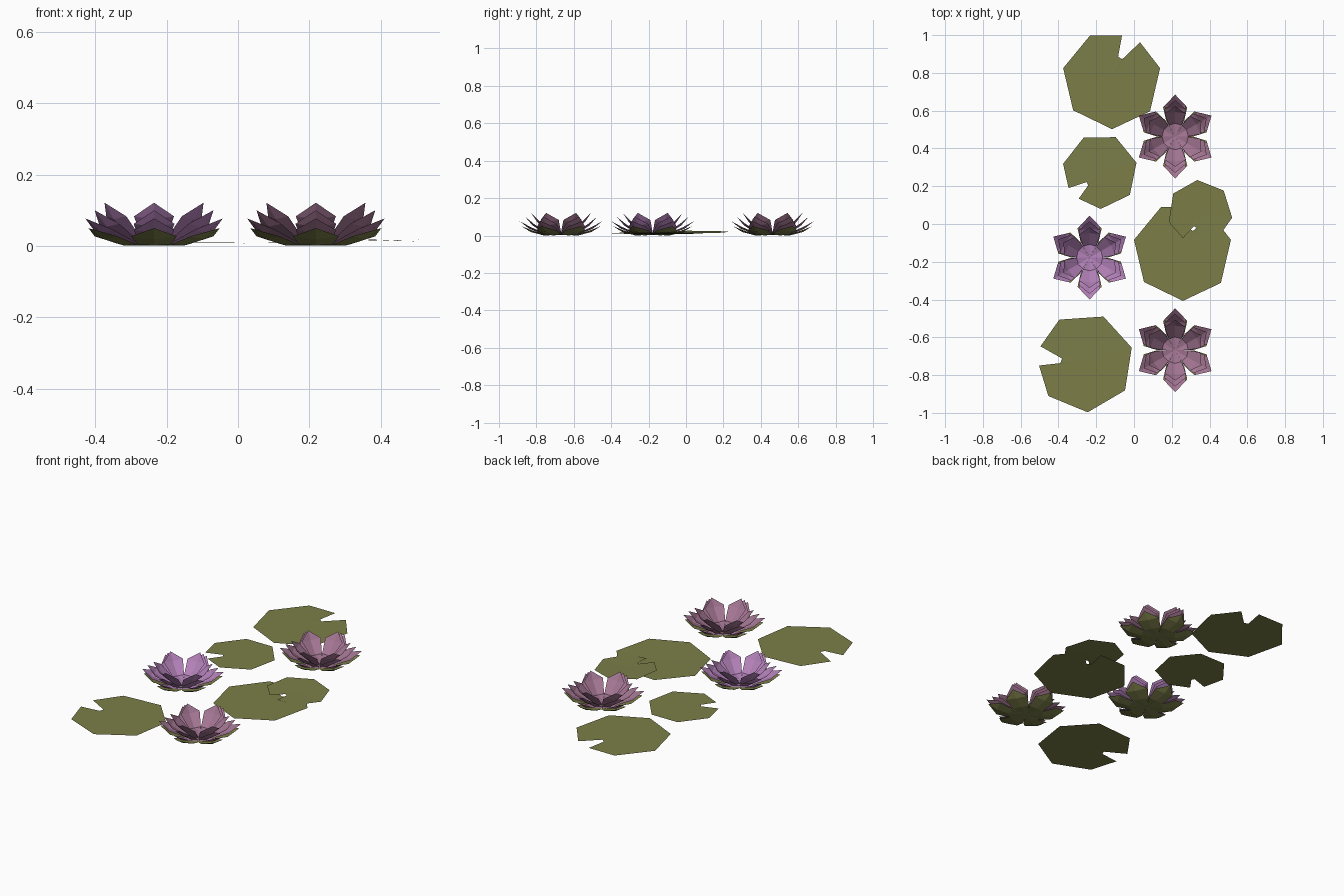
import bpy
import math

if "Cube" in bpy.data.objects:
    bpy.data.objects.remove(bpy.data.objects["Cube"])


def mat(name, rgb):
    m = bpy.data.materials.new(name)
    m.diffuse_color = (*rgb, 1)
    m.use_nodes = True
    m.node_tree.nodes["Principled BSDF"].inputs["Base Color"].default_value = m.diffuse_color
    return m


OLIVE = mat("olive green", (0.2, 0.21, 0.065))
PURPLE = mat("light purple", (0.45, 0.22, 0.48))
MAUVE = mat("dusty pink", (0.37, 0.18, 0.29))


def add(name, verts, faces, mats, idx=None):
    me = bpy.data.meshes.new(name)
    me.from_pydata(verts, [], faces)
    for m in mats:
        me.materials.append(m)
    if idx:
        me.polygons.foreach_set("material_index", idx)
    me.update()
    ob = bpy.data.objects.new(name, me)
    bpy.context.collection.objects.link(ob)
    return ob


# Lily pad outline around its stem point, counter-clockwise from the notch
PAD = [(.032, .11), (.053, -.0 + .18 / 1.9), (.148, .185), (.254, .048), (.201, -.18),
       (0, -.275), (-.206, -.175), (-.259, .048), (-.116, .222), (.053, .222)]


def pad(name, x, y, z, scale=1.0, turn=0.0, slope=0.0):
    a = math.radians(turn)
    verts = [(x, y, z - .001)]
    for px, py in PAD:
        dx = scale * (px * math.cos(a) - py * math.sin(a))
        dy = scale * (px * math.sin(a) + py * math.cos(a))
        verts.append((x + dx, y + dy, z + slope * dx))
    n = len(PAD)
    faces = [(0, (i + 1) % n + 1, i + 1) for i in range(n)]
    add(name, verts, faces, [OLIVE])


pad("pad_back", -.116, .777, .011)
pad("pad_left_small", -.185, .27, .011, .76, 155)
pad("pad_right", .259, -.132, .0125, 1, 0, .02)
pad("pad_right_small", .348, .053, .019, .656, 184, -.04)
pad("pad_front", -.275, -.735, .009, 1, 107)

# Petal layers: tip (r, z), shoulder (r, z, half width), lower part (r, z, half width)
LAYERS = [((.16, .121), (.122, .083, .056), (.06, .02, .034)),
          ((.192, .1), (.145, .062, .057), (.072, .014, .04)),
          ((.222, .077), (.163, .045, .056), (.08, .009, .044)),
          ((.212, .05), (.155, .027, .064), (.085, .005, .048))]


def flower(name, x, y, petal_mat):
    verts, faces, idx = [], [], []
    for k, (tip, sh, lo) in enumerate(LAYERS):
        for j in range(6):
            a = math.radians(30 + 60 * j)
            c, s = math.cos(a), math.sin(a)
            b = len(verts)
            # root, lower left/keel/right, shoulder left/keel/right, tip
            pts = [(.0, 0, .008 - .002 * k),
                   (lo[0], lo[2], lo[1]), (lo[0] + .01, 0, max(lo[1] - .006, .001)),
                   (lo[0], -lo[2], lo[1]),
                   (sh[0], sh[2], sh[1]), (sh[0] + .008, 0, sh[1] - .008),
                   (sh[0], -sh[2], sh[1]), (tip[0], 0, tip[1])]
            verts += [(x + r * c - t * s, y + r * s + t * c, z) for r, t, z in pts]
            for f in [(0, 2, 1), (0, 3, 2), (1, 2, 5, 4), (2, 3, 6, 5),
                      (4, 5, 7), (5, 6, 7)]:
                faces.append([b + i for i in f])
                idx.append(1 if k == 3 else 0)   # lowest layer is green sepals
    add(name, verts, faces, [petal_mat, OLIVE], idx)


flower("flower_back", .218, .463, MAUVE)
flower("flower_left", -.235, -.178, PURPLE)
flower("flower_front", .218, -.668, MAUVE)
